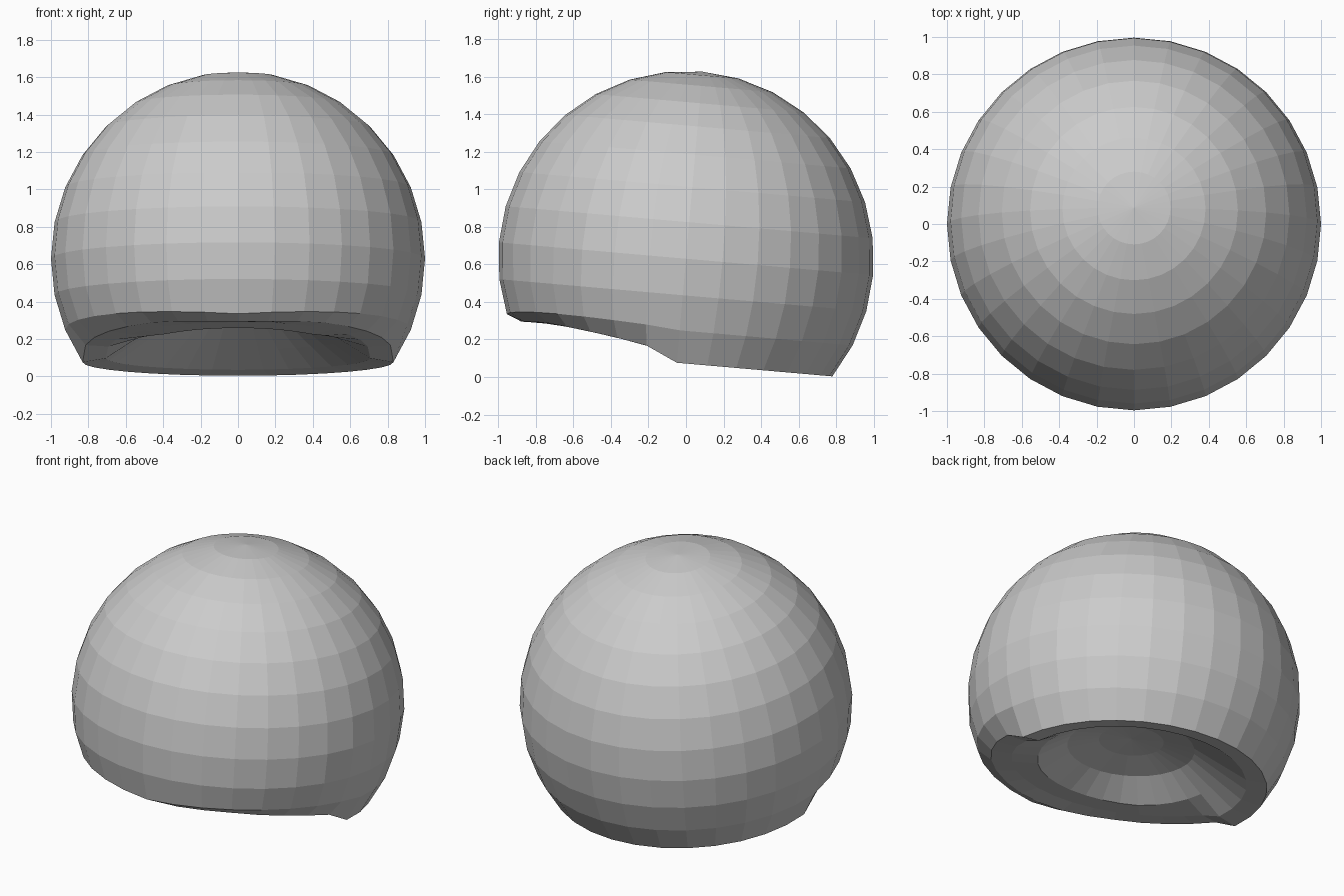
import bpy
import bmesh
from math import sin, cos, pi, radians
from mathutils import Matrix, Vector

cube = bpy.data.objects.get("Cube")
if cube:
    bpy.data.objects.remove(cube, do_unlink=True)

SEGS = 32                 # columns around the shell
STEP = pi / 16            # angle between rings
LIFT = 0.63               # height of the dome centre
tilt = Matrix.Translation((0, 0, LIFT)) @ Matrix.Rotation(radians(-5), 4, 'X')

grey = bpy.data.materials.new("plain_grey")
grey.use_nodes = True
colour = (0.6, 0.6, 0.6, 1)
grey.diffuse_color = colour
grey.node_tree.nodes["Principled BSDF"].inputs["Base Color"].default_value = colour

bm = bmesh.new()


def ring(radius, height):
    """One tilted ring of the shell."""
    angles = [2 * pi * c / SEGS for c in range(SEGS)]
    return [bm.verts.new(tilt @ Vector((radius * cos(a), radius * sin(a), height)))
            for a in angles]


def raise_front(verts):
    """Lift the front half of a rim ring onto the sweep of the opening."""
    for v in verts[SEGS // 2 + 1:]:
        t = max(0, -0.05 - v.co.y) / 0.75
        v.co.z = max(v.co.z, min(0.295, 0.1 + 0.2 * t ** 0.7))
    return verts


# Outer dome, down to the brow ring
rows = [ring(sin(r * STEP), cos(r * STEP)) for r in range(1, 11)]

# Brow edge, slightly raised at its two corners
for c in range(SEGS // 2 + 1, SEGS):
    rows[-1][c].co.z += 0.006 + 0.025 * abs(sin(4 * pi * c / SEGS))

# Rim, lip and hollow underside as radius and height
underside = [(0.831, -0.556), (0.707, -0.535), (0.556, -0.44)]
rows += [raise_front(ring(r, h)) for r, h in underside]
rows += [ring(0.383, -0.33), ring(0.195, -0.285)]

for upper, lower in zip(rows, rows[1:]):
    for c in range(SEGS):
        n = (c + 1) % SEGS
        bm.faces.new((upper[c], lower[c], lower[n], upper[n]))

# Close the crown and the hollow with triangle fans
for edge, height in ((rows[0], 1), (rows[-1], -0.27)):
    pole = bm.verts.new(tilt @ Vector((0, 0, height)))
    for c in range(SEGS):
        bm.faces.new((pole, edge[c], edge[(c + 1) % SEGS]))

bmesh.ops.recalc_face_normals(bm, faces=bm.faces)
mesh = bpy.data.meshes.new("helmet_shell")
bm.to_mesh(mesh)
bm.free()
mesh.materials.append(grey)
shell = bpy.data.objects.new("helmet_shell", mesh)
bpy.context.collection.objects.link(shell)
